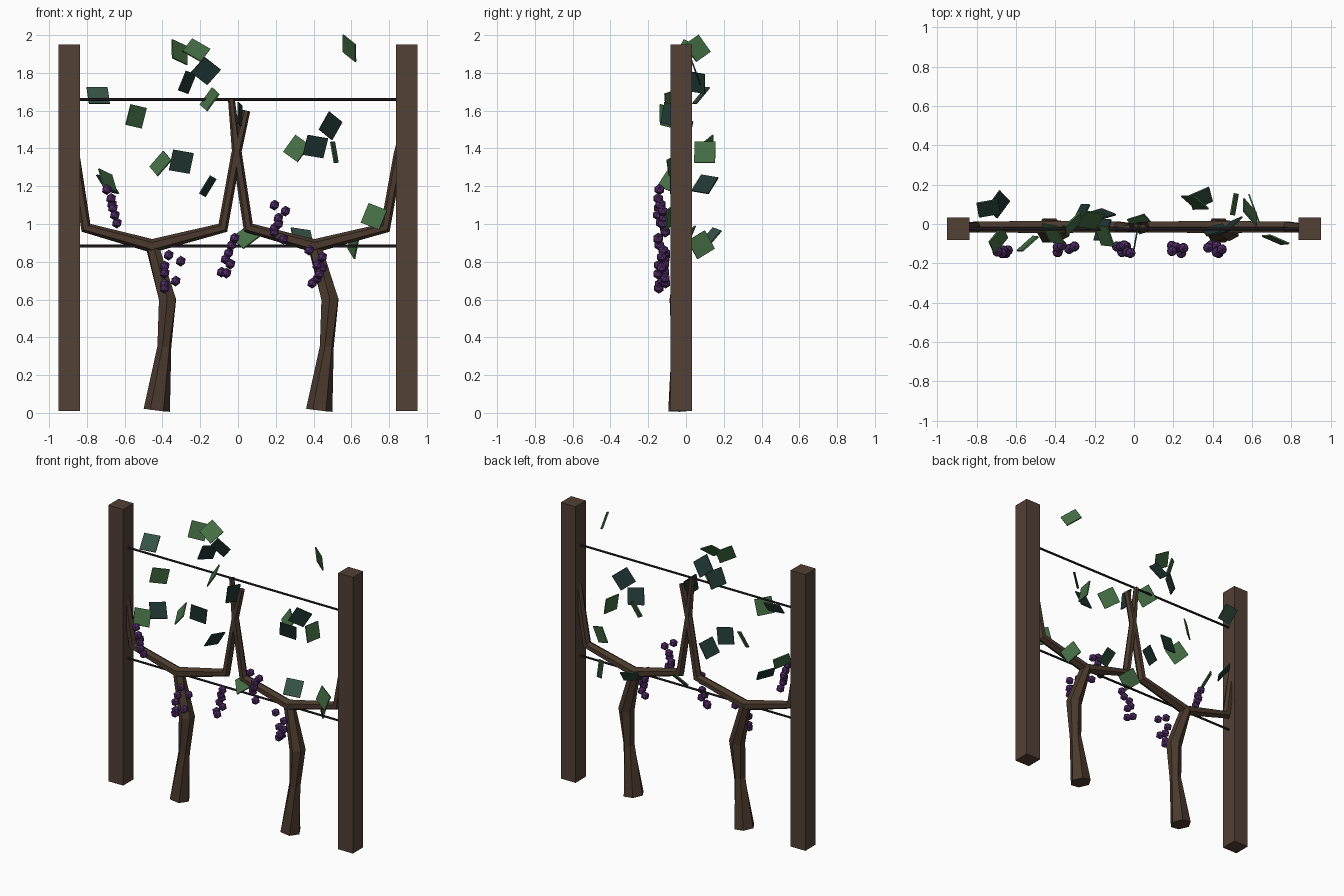
import bpy, bmesh, math, random
from mathutils import Vector, Matrix

if "Cube" in bpy.data.objects:
    bpy.data.objects.remove(bpy.data.objects["Cube"])

random.seed(4)

def material(name, rgb):
    m = bpy.data.materials.new(name)
    m.diffuse_color = (*rgb, 1)
    m.use_nodes = True
    m.node_tree.nodes["Principled BSDF"].inputs["Base Color"].default_value = m.diffuse_color
    return m

POST = material("post wood", (0.085, 0.052, 0.035))
BARK = material("bark", (0.07, 0.042, 0.026))
WIRE = material("wire", (0.02, 0.015, 0.02))
GRAPE = material("grape", (0.085, 0.025, 0.14))
LEAVES = [material("dark leaf", (0.015, 0.04, 0.035)),
          material("teal leaf", (0.035, 0.085, 0.06)),
          material("green leaf", (0.06, 0.16, 0.06))]

def finish(name, bm, mat):
    bmesh.ops.recalc_face_normals(bm, faces=bm.faces)
    me = bpy.data.meshes.new(name)
    bm.to_mesh(me)
    bm.free()
    me.materials.append(mat)
    ob = bpy.data.objects.new(name, me)
    bpy.context.collection.objects.link(ob)
    return ob

def box(name, centre, size, mat, rot=Matrix.Identity(4)):
    bm = bmesh.new()
    bmesh.ops.create_cube(bm, size=1, matrix=Matrix.Translation(centre) @ rot @ Matrix.Diagonal((*size, 1)))
    return finish(name, bm, mat)

def tube(name, path, mat, sides=6, twist=0.0):
    """Faceted tube through (x, y, z, radius) points."""
    bm = bmesh.new()
    pts = [Vector(p[:3]) for p in path]
    rings = []
    for i, p in enumerate(pts):
        a = (pts[i] - pts[i - 1]).normalized() if i else Vector()
        b = (pts[i + 1] - pts[i]).normalized() if i < len(pts) - 1 else Vector()
        t = (a + b).normalized()
        v = Vector((0, 1, 0))
        v = (v - t * v.dot(t)).normalized()
        u = v.cross(t)
        ring = []
        for k in range(sides):
            w = 2 * math.pi * k / sides + twist * i
            ring.append(bm.verts.new(p + path[i][3] * (u * math.cos(w) + v * math.sin(w))))
        rings.append(ring)
    for r, s in zip(rings, rings[1:]):
        for k in range(sides):
            j = (k + 1) % sides
            bm.faces.new((r[k], r[j], s[j], s[k]))
    bm.faces.new(rings[0])
    bm.faces.new(rings[-1])
    return finish(name, bm, mat)

# Posts and wires
for side, sx in (("left", -1), ("right", 1)):
    box(side + "_post", (sx * 0.893, -0.025, 0.98), (0.115, 0.115, 1.94), POST)
for name, z in (("lower_wire", 0.883), ("upper_wire", 1.66)):
    tube(name, [(-0.89, -0.025, z, 0.008), (0.89, -0.025, z, 0.008)], WIRE)

# Two vines: twisted trunk with two arms that turn upward
for side, dx in (("left", 0), ("right", 0.86)):
    def moved(path):
        return [(x + dx, y, z, r) for x, y, z, r in path]
    tube(side + "_trunk", moved([(-0.43, -0.033, 0.014, 0.07), (-0.39, -0.04, 0.35, 0.038),
                                 (-0.373, -0.035, 0.6, 0.052), (-0.455, -0.01, 0.885, 0.036)]), BARK, 6, 0.25)
    tube(side + "_outer_arm", moved([(-0.44, -0.015, 0.88, 0.036), (-0.805, -0.015, 0.98, 0.031),
                                     (-0.865, -0.02, 1.37, 0.026), (-0.895, -0.02, 1.66, 0.018)]), BARK)
    tube(side + "_inner_arm", moved([(-0.47, -0.015, 0.88, 0.036), (-0.08, -0.015, 0.98, 0.031),
                                     (-0.01, -0.02, 1.37, 0.026), (0.045, -0.02, 1.6, 0.02)]), BARK)

# Leaves: x, y, z in cm, then yaw, tilt, roll in tens of degrees
leaf_data = [
    (-74, 8, 168, 1, -4, 0), (-54, -10, 157, 4, 1, 1),
    (-31, 0, 191, 5, -2, 2), (-22, 2, 192, 2, -4, 4), (-27, 5, 175, 6, 2, 1),
    (-17, 5, 181, 0, 2, 4), (-15, -6, 166, -6, -3, 2), (1, -7, 158, 8, 0, 1),
    (59, 6, 193, -6, 2, 3), (31, 11, 140, -3, -2, 3), (41, -3, 141, 1, 2, 1),
    (49, -1, 152, 4, 1, 3), (51, 10, 138, 8, -1, 0), (-41, -5, 132, -5, -3, 3),
    (-30, -1, 133, 1, 1, 1), (-16, -3, 120, 7, 3, 1), (-69, 10, 121, 6, -4, 1),
    (-69, -8, 123, 6, -3, 2), (72, -8, 104, -2, -1, 2), (61, 8, 89, -7, 0, 3),
    (34, 13, 93, 3, -4, 1), (4, 0, 93, -2, -4, 4)]
shades = (1, 2, 2, 2, 0, 0, 2, 0, 2, 2, 0, 0, 2, 2, 0, 0, 0, 2, 2, 2, 1, 2)
for i, (x, y, z, yaw, tilt, roll) in enumerate(leaf_data):
    rot = Matrix.Identity(4)
    for deg, axis in ((yaw, 'Z'), (tilt, 'X'), (roll, 'Y')):
        rot = rot @ Matrix.Rotation(math.radians(deg * 10), 4, axis)
    box(f"leaf_{i + 1}", (x / 100, y / 100, z / 100), (0.112, 0.008, 0.112), LEAVES[shades[i]], rot)

# Grape bunches: x, z of each berry in mm
bunches = [
    [(-694, 1182), (-672, 1135), (-667, 1105), (-662, 1085), (-652, 1047), (-641, 1005)],
    [(-367, 835), (-303, 803), (-388, 777), (-388, 740), (-330, 698), (-388, 682), (-388, 660)],
    [(-18, 925), (-34, 888), (-50, 846), (-66, 814), (-40, 788), (-87, 745), (-61, 740)],
    [(193, 1100), (251, 1068), (214, 1031), (193, 978), (193, 957), (240, 920), (214, 1000)],
    [(377, 862), (446, 825), (420, 782), (446, 766), (430, 735), (393, 687), (420, 712)]]
for i, berries in enumerate(bunches):
    bm = bmesh.new()
    for x, z in berries:
        bmesh.ops.create_icosphere(bm, subdivisions=1, radius=0.029, matrix=Matrix.Translation(
            (x / 1000, random.uniform(-0.152, -0.105), z / 1000)))
    finish(f"grape_bunch_{i + 1}", bm, GRAPE)
